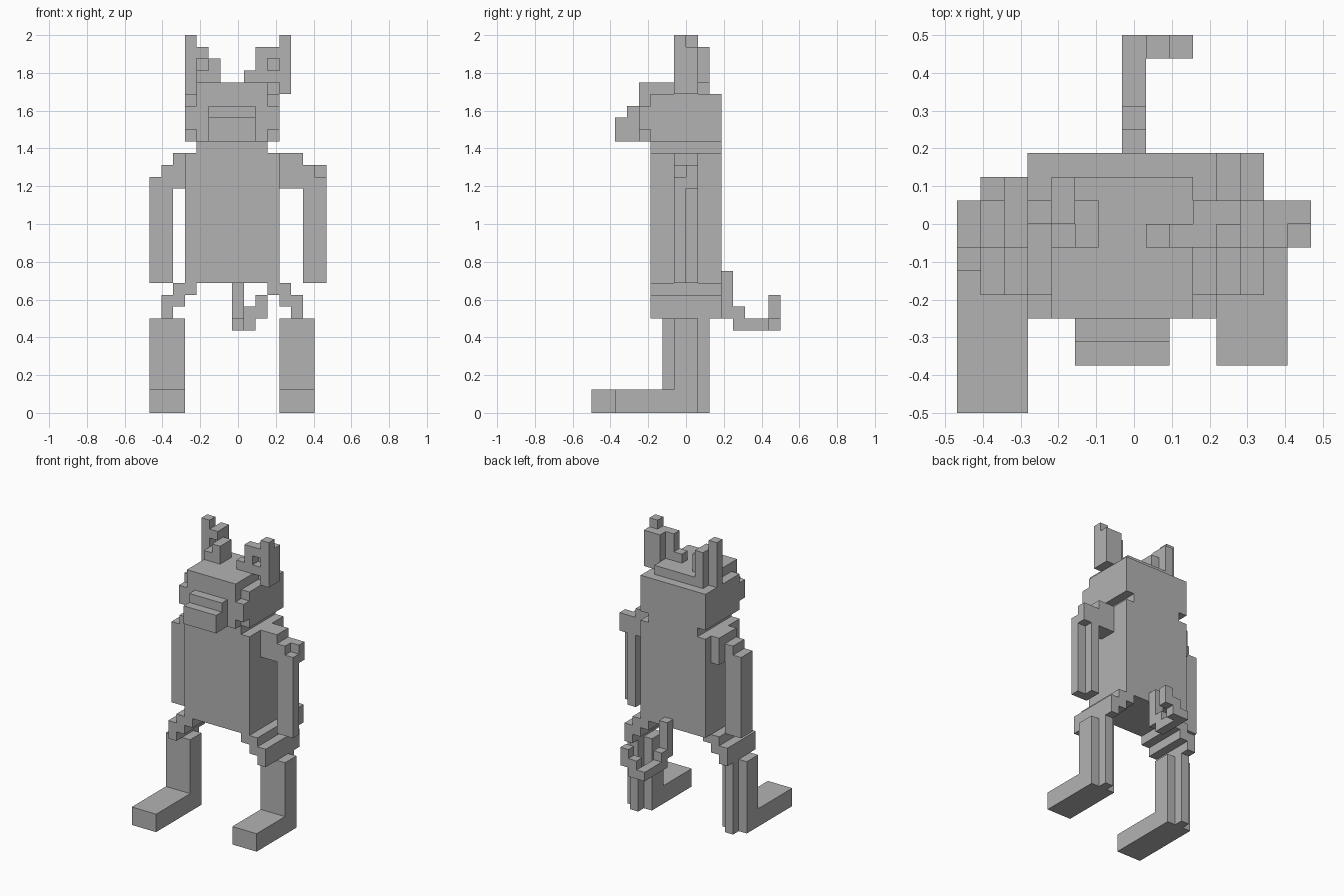
import bpy
import bmesh
from mathutils import Vector

UNIT = 2 / 32                      # edge length of one block
ORIGIN = Vector((-7.5, -8, 0))     # centres the block grid on x and y
DIRECTIONS = [Vector(d) for d in ((1, 0, 0), (0, 1, 0), (0, 0, 1))]

default_cube = bpy.data.objects.get("Cube")
if default_cube:
    bpy.data.objects.remove(default_cube, do_unlink=True)

grey = bpy.data.materials.new("plain grey")
grey.use_nodes = True
grey.diffuse_color = (0.45, 0.45, 0.45, 1)
grey.node_tree.nodes["Principled BSDF"].inputs["Base Color"].default_value = grey.diffuse_color


def fill(boxes):
    """Grid cells covered by boxes given as x, y and z ranges."""
    return {(x, y, z)
            for xs, ys, zs in boxes
            for x in range(*xs) for y in range(*ys) for z in range(*zs)}


def build(name, *boxes):
    """Make one part from the outer faces of its blocks."""
    cells = fill(boxes)
    bm = bmesh.new()
    for cell in cells:
        corner = Vector(cell)
        for axis, normal in enumerate(DIRECTIONS):
            u, v = DIRECTIONS[axis - 2], DIRECTIONS[axis - 1]
            for side in (-1, 1):
                if tuple(int(c) for c in corner + normal * side) in cells:
                    continue
                base = corner + normal * max(side, 0)
                quad = [base, base + u, base + u + v, base + v]
                if side < 0:
                    quad.reverse()
                bm.faces.new([bm.verts.new((p + ORIGIN) * UNIT) for p in quad])
    bmesh.ops.remove_doubles(bm, verts=bm.verts, dist=UNIT / 100)
    bmesh.ops.dissolve_limit(bm, angle_limit=0.01, verts=bm.verts, edges=bm.edges)
    mesh = bpy.data.meshes.new(name)
    bm.to_mesh(mesh)
    bm.free()
    mesh.materials.append(grey)
    bpy.context.collection.objects.link(bpy.data.objects.new(name, mesh))


def leg(name, x, y, toe):
    """Shin with a narrow calf ridge behind and a long foot in front."""
    build(name,
          ((x, x + 3), (y, y + 2), (0, 8)),
          ((x + 1, x + 2), (y + 2, y + 3), (0, 8)),
          ((x, x + 3), (toe, y), (0, 2)))


def hip(name, inner, step, back):
    """Three blocks stepping down and outward from the torso."""
    columns = [inner + step * i for i in range(3)]
    heights = ((10, 11), (9, 11), (8, 10))
    build(name, *[((x, x + 1), (5, back), z) for x, z in zip(columns, heights)])


# Torso and neck
build("torso", ((3, 11), (5, 11), (11, 22)))
build("neck", ((4, 10), (5, 11), (22, 23)))

# Head with raised crown and cheeks
build("head",
      ((3, 11), (5, 11), (23, 27)),
      ((4, 10), (4, 10), (23, 28)),
      ((3, 11), (4, 5), (24, 26)))
build("muzzle",
      ((5, 9), (3, 4), (23, 26)),
      ((5, 9), (2, 3), (23, 25)))

# Ears
build("right_ear",
      ((3, 4), (8, 9), (27, 32)),
      ((4, 5), (7, 9), (28, 29)),
      ((4, 5), (8, 9), (30, 31)),
      ((4, 5), (9, 10), (28, 31)),
      ((5, 6), (7, 9), (28, 30)))
build("left_ear",
      ((11, 12), (7, 9), (27, 31)),
      ((11, 12), (7, 8), (31, 32)),
      ((10, 11), (8, 9), (27, 31)),
      ((9, 11), (7, 8), (28, 29)),
      ((9, 10), (7, 8), (29, 31)),
      ((10, 11), (7, 8), (30, 31)),
      ((8, 9), (7, 8), (28, 29)))

# Arms and shoulders
build("right_shoulder",
      ((2, 3), (7, 10), (19, 22)),
      ((1, 2), (7, 9), (20, 21)))
build("right_arm", ((0, 2), (7, 9), (11, 20)))
build("left_shoulder", ((11, 13), (7, 9), (19, 22)))
build("left_arm",
      ((13, 14), (7, 9), (11, 21)),
      ((14, 15), (7, 8), (11, 20)),
      ((14, 15), (8, 9), (19, 21)))

# Hips and legs
hip("right_hip", 3, -1, 10)
hip("left_hip", 10, 1, 11)
leg("right_leg", 0, 6, 0)
leg("left_leg", 11, 7, 2)

# Tail with a hooked tip
build("tail",
      ((7, 8), (11, 12), (8, 12)),
      ((7, 8), (12, 13), (7, 9)),
      ((7, 8), (13, 16), (7, 8)),
      ((8, 9), (15, 16), (7, 9)),
      ((9, 10), (15, 16), (8, 10)))
